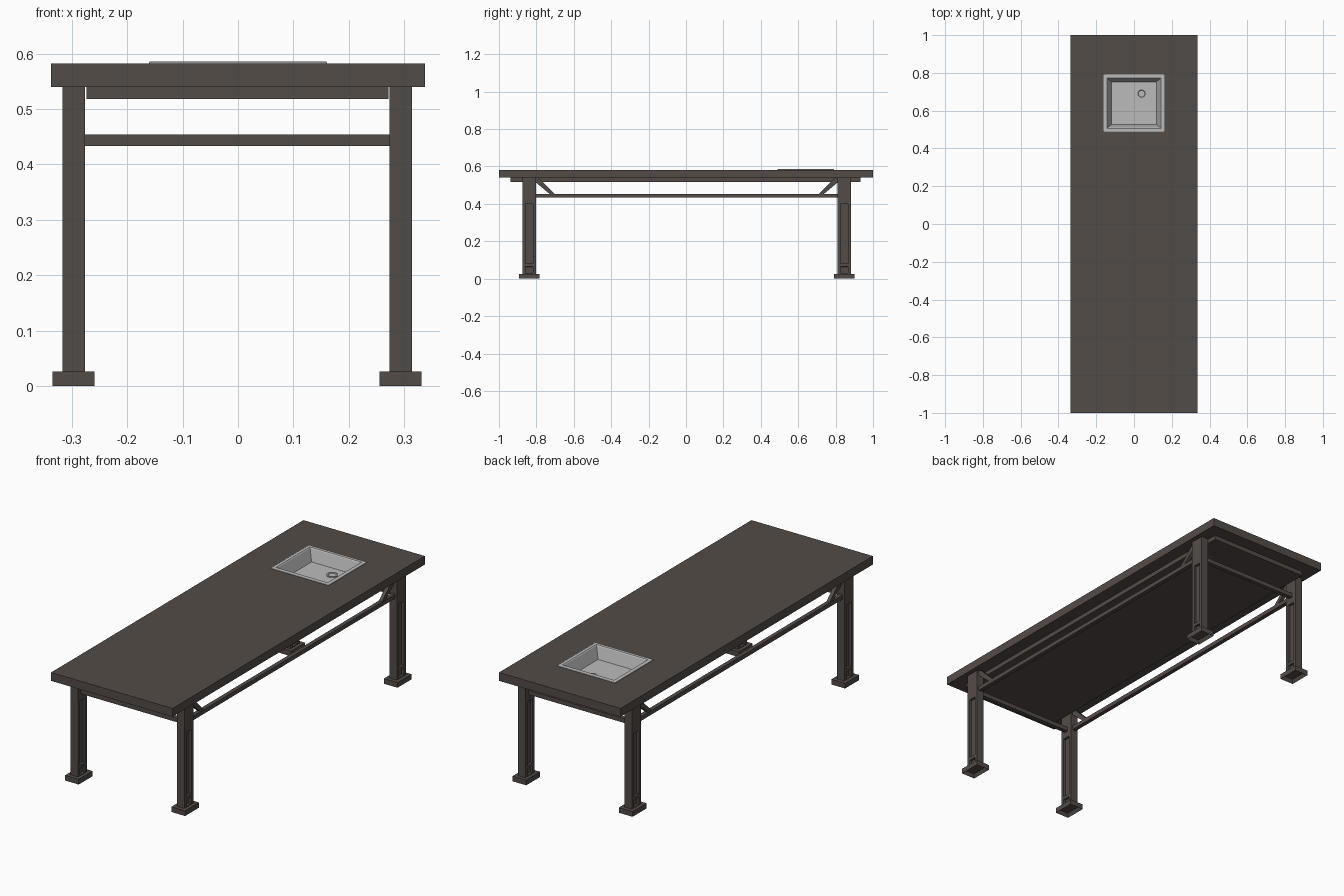
import bpy, bmesh, math
from mathutils import Vector

if "Cube" in bpy.data.objects:
    bpy.data.objects.remove(bpy.data.objects["Cube"])


def material(name, rgb):
    m = bpy.data.materials.new(name)
    m.diffuse_color = (*rgb, 1)
    m.use_nodes = True
    m.node_tree.nodes["Principled BSDF"].inputs["Base Color"].default_value = m.diffuse_color
    return m


WOOD = material("dark brown", (0.088, 0.072, 0.063))
STEEL = material("light grey", (0.5, 0.5, 0.5))


def finish(bm, name, mat):
    me = bpy.data.meshes.new(name)
    bm.to_mesh(me)
    bm.free()
    me.materials.append(mat)
    ob = bpy.data.objects.new(name, me)
    bpy.context.collection.objects.link(ob)
    return ob


def box_bm(x0, x1, y0, y1, z0, z1):
    bm = bmesh.new()
    bmesh.ops.create_cube(bm, size=1)
    for v in bm.verts:
        v.co = Vector((x0 + (v.co.x + .5) * (x1 - x0),
                       y0 + (v.co.y + .5) * (y1 - y0),
                       z0 + (v.co.z + .5) * (z1 - z0)))
    return bm


def cut(bm, axis, value):
    co, no = Vector((0, 0, 0)), Vector((0, 0, 0))
    co[axis], no[axis] = value, 1
    bmesh.ops.bisect_plane(bm, geom=bm.verts[:] + bm.edges[:] + bm.faces[:],
                           plane_co=co, plane_no=no)


def box(name, *dims):
    return finish(box_bm(*dims), name, WOOD)


SX, SY = 0.0, 0.64          # sink centre


def holed_board(name, dims, through):
    """Board with an opening for the sink basin."""
    bm = box_bm(*dims)
    hx, hy = 0.145, 0.136
    for axis, c, h in ((0, SX, hx), (1, SY, hy)):
        cut(bm, axis, c - h)
        cut(bm, axis, c + h)
    bm.normal_update()
    hole = []
    for f in bm.faces:
        c = f.calc_center_median()
        if abs(c.x - SX) < hx and abs(c.y - SY) < hy and \
                (f.normal.z > .5 or (through and f.normal.z < -.5)):
            hole.append(f)
    bmesh.ops.delete(bm, geom=hole, context='FACES')
    return finish(bm, name, WOOD)


# Table top and the thinner board beneath it
holed_board("table_top", (-.337, .337, -1, 1, .54, .582), True)
holed_board("under_board", (-.273, .272, -.937, .933, .518, .54), False)

LEG_X = (-.2965, .2935)
LEG_Y = (-.838, .846)


def leg(name, cx, cy):
    """Post with two recessed panels on each side face."""
    bm = box_bm(cx - .0205, cx + .0205, cy - .036, cy + .036, .026, .54)
    for y in (cy - .02, cy + .02):
        cut(bm, 1, y)
    for z in (.03, .064, .08, .40):
        cut(bm, 2, z)
    bm.normal_update()
    panels = []
    for f in bm.faces:
        c = f.calc_center_median()
        if abs(f.normal.x) > .5 and abs(c.y - cy) < .02 and \
                (.03 < c.z < .064 or .08 < c.z < .40):
            panels.append(f)
    bmesh.ops.inset_individual(bm, faces=panels, thickness=.0005, depth=-.012)
    finish(bm, name, WOOD)


def foot(name, cx, cy):
    """Foot block, hollow underneath."""
    bm = box_bm(cx - .038, cx + .038, cy - .055, cy + .055, 0, .026)
    bm.normal_update()
    base = [f for f in bm.faces if f.normal.z < -.5]
    bmesh.ops.inset_individual(bm, faces=base, thickness=.013)
    bmesh.ops.translate(bm, verts=base[0].verts[:], vec=(0, 0, .018))
    finish(bm, name, WOOD)


def brace(name, cx, y, d):
    """Diagonal strut from the leg top down to the side rail."""
    prof = ((0, .514), (0, .54), (.012, .54), (.1, .454), (.072, .454))
    bm = bmesh.new()
    f = bm.faces.new([bm.verts.new((cx - .009, y + d * a, z)) for a, z in prof])
    r = bmesh.ops.extrude_face_region(bm, geom=[f])
    bmesh.ops.translate(bm, vec=(.018, 0, 0),
                        verts=[g for g in r["geom"] if isinstance(g, bmesh.types.BMVert)])
    bmesh.ops.recalc_face_normals(bm, faces=bm.faces[:])
    finish(bm, name, WOOD)


# Legs, feet and braces
for cx, sx in zip(LEG_X, ("left", "right")):
    for cy, sy, d in zip(LEG_Y, ("front", "back"), (1, -1)):
        leg(f"{sy}_{sx}_leg", cx, cy)
        foot(f"{sy}_{sx}_foot", cx, cy)
        brace(f"{sy}_{sx}_brace", cx, cy + d * .036, d)
    # Long side rails
    box(f"{sx}_side_rail", cx - .0105, cx + .0105, LEG_Y[0] + .035, LEG_Y[1] - .035, .433, .454)

# Cross rails at each end
for cy, sy in zip(LEG_Y, ("front", "back")):
    box(f"{sy}_cross_rail", LEG_X[0] + .02, LEG_X[1] - .02, cy - .0105, cy + .0105, .433, .454)

# Sink: rectangular rings from rim to basin floor
rings = ((.161, .152, .581), (.161, .152, .5845), (.1585, .1495, .586),
         (.143, .134, .586), (.139, .130, .582), (.119, .113, .525))
bm = bmesh.new()
loops = [[bm.verts.new((SX + a * hx, SY + b * hy, z))
          for a, b in ((-1, -1), (1, -1), (1, 1), (-1, 1))] for hx, hy, z in rings]
for lo, hi in zip(loops, loops[1:]):
    for i in range(4):
        j = (i + 1) % 4
        bm.faces.new((lo[i], lo[j], hi[j], hi[i]))
bm.faces.new(loops[-1])
finish(bm, "sink_basin", STEEL)

# Drain: raised ring with a sunken centre
bm = bmesh.new()
N = 24
prof = ((.027, .525), (.027, .529), (.020, .529), (.017, .526))
loops = [[bm.verts.new((.04 + r * math.cos(math.tau * i / N),
                        .69 + r * math.sin(math.tau * i / N), z)) for i in range(N)]
         for r, z in prof]
for lo, hi in zip(loops, loops[1:]):
    for i in range(N):
        j = (i + 1) % N
        bm.faces.new((lo[i], lo[j], hi[j], hi[i]))
bm.faces.new(loops[-1])
finish(bm, "sink_drain", STEEL)
